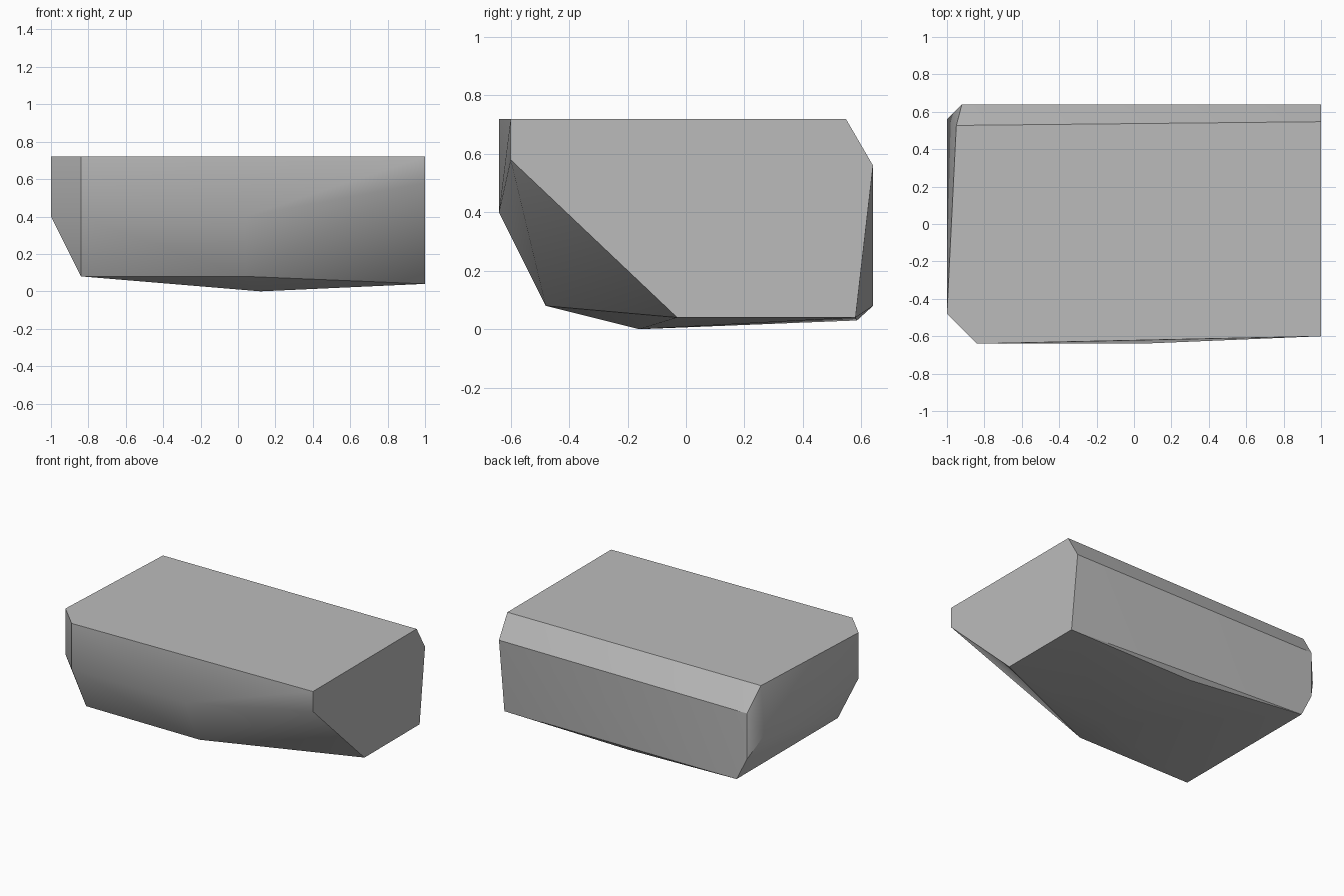
import bpy
import bmesh
import math

default_cube = bpy.data.objects.get("Cube")
if default_cube:
    bpy.data.objects.remove(default_cube, do_unlink=True)


def make_material(name, colour):
    material = bpy.data.materials.new(name)
    material.use_nodes = True
    material.diffuse_color = colour
    material.node_tree.nodes["Principled BSDF"].inputs["Base Color"].default_value = colour
    return material


def hull_object(name, corners, material):
    """Wrap the corner points in a faceted solid and merge its flat faces."""
    mesh = bpy.data.meshes.new(name)
    bm = bmesh.new()
    for corner in corners:
        bm.verts.new(corner)
    hull = bmesh.ops.convex_hull(bm, input=bm.verts[:])
    spare = {item for item in hull["geom_interior"] if isinstance(item, bmesh.types.BMVert)}
    bmesh.ops.delete(bm, geom=list(spare), context="VERTS")
    bmesh.ops.dissolve_limit(bm, angle_limit=math.radians(0.5),
                             verts=bm.verts[:], edges=bm.edges[:])
    bmesh.ops.recalc_face_normals(bm, faces=bm.faces[:])
    bm.to_mesh(mesh)
    bm.free()
    mesh.materials.append(material)
    obj = bpy.data.objects.new(name, mesh)
    bpy.context.collection.objects.link(obj)
    return obj


# Flat top outline
top = 0.72
top_rim = [(x, y, top) for x, y in
           ((-1, -0.48), (-0.84, -0.64), (1, -0.6), (1, 0.547), (-0.95, 0.527))]

# Widest band around the sides
side_band = [
    (-1, -0.48, 0.4), (-0.84, -0.64, 0.4), (0.04, -0.64, 0.4), (1, -0.6, 0.58),
    (1, 0.64, 0.56), (-0.92, 0.64, 0.56), (-1, 0.56, 0.4), (-0.92, 0.64, 0.24),
]

# Uneven underside
underside = [
    (-0.84, -0.48, 0.08), (0.04, -0.48, 0.08), (0.12, -0.16, 0), (1, -0.03, 0.04),
    (1, 0.58, 0.04), (0.03, 0.585, 0.03), (-0.84, 0.64, 0.08),
]

# Chipped stone block
stone = make_material("stone_grey", (0.5, 0.5, 0.5, 1))
block = hull_object("stone_block", top_rim + side_band + underside, stone)

# Soft shading over shallow creases, sharp chamfers
bpy.ops.object.select_all(action="DESELECT")
block.select_set(True)
bpy.context.view_layer.objects.active = block
bpy.ops.object.shade_smooth_by_angle(angle=math.radians(30))
